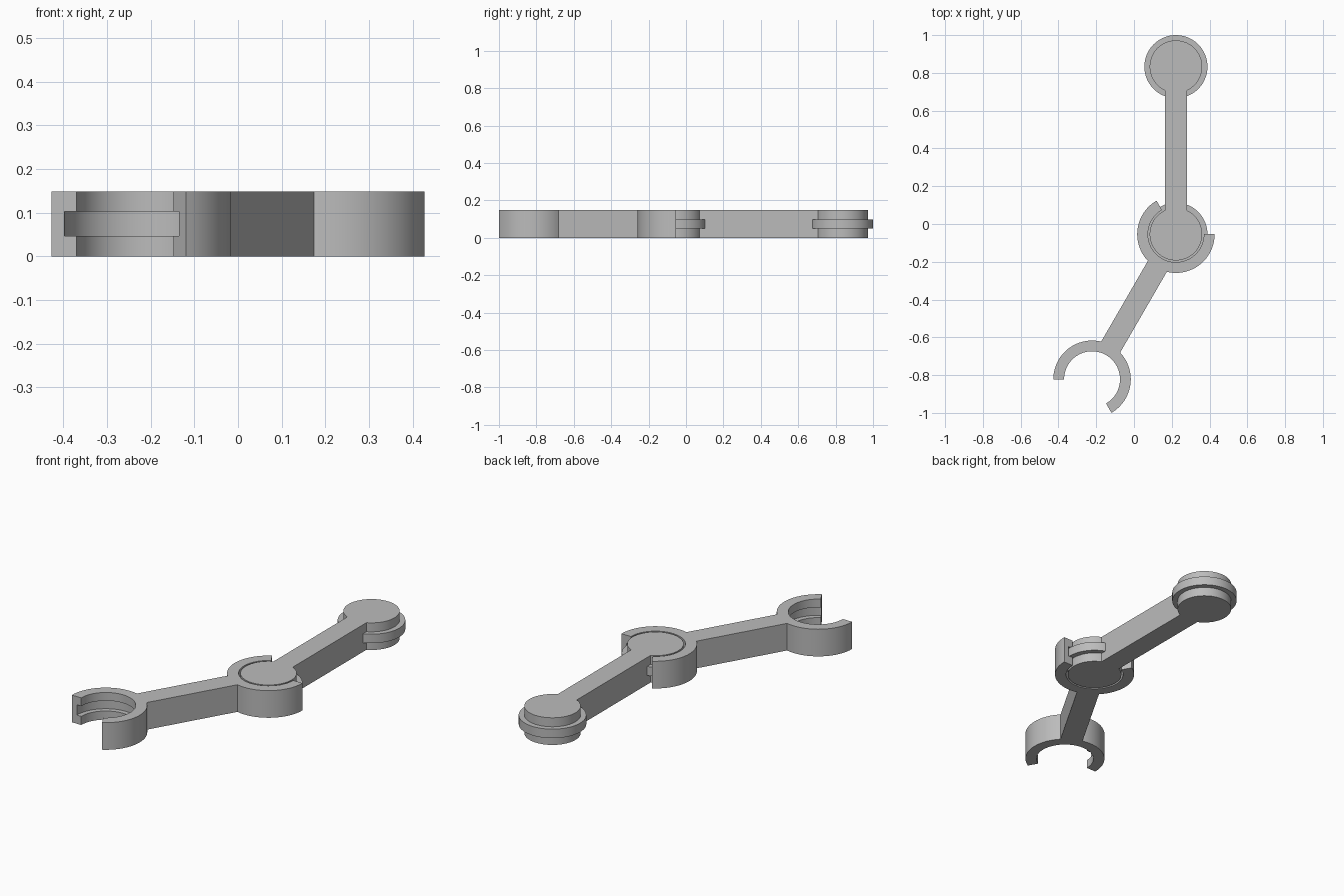
import bpy, bmesh
from math import sin, cos, asin, radians, degrees
from mathutils import Vector

if "Cube" in bpy.data.objects:
    bpy.data.objects.remove(bpy.data.objects["Cube"], do_unlink=True)

HEIGHT = 0.148
HALF_ARM = 0.058
DISC_R, FLANGE_R = 0.139, 0.167
RING_IN, GROOVE_R, RING_OUT = 0.148, 0.175, 0.205
END = Vector((0.222, 0.833))
JOINT = Vector((0.222, -0.054))
CLAW = Vector((-0.222, -0.822))

grey = bpy.data.materials.new("plain grey")
grey.use_nodes = True
colour = (0.5, 0.5, 0.5, 1)
grey.diffuse_color = colour
grey.node_tree.nodes["Principled BSDF"].inputs["Base Color"].default_value = colour


def arc(centre, r, start, stop):
    steps = max(2, round(abs(stop - start) / 4))
    angles = [radians(start + (stop - start) * i / steps) for i in range(steps + 1)]
    return [centre + r * Vector((cos(a), sin(a))) for a in angles]


def extrude(name, outline, low=0, high=HEIGHT):
    bm = bmesh.new()
    base = bm.faces.new([bm.verts.new((p.x, p.y, low)) for p in outline])
    top = bmesh.ops.extrude_face_region(bm, geom=[base], use_keep_orig=True)["geom"]
    bmesh.ops.translate(bm, vec=(0, 0, high - low),
                        verts=[v for v in top if isinstance(v, bmesh.types.BMVert)])
    bmesh.ops.recalc_face_normals(bm, faces=bm.faces)
    mesh = bpy.data.meshes.new(name)
    bm.to_mesh(mesh)
    bm.free()
    mesh.materials.append(grey)
    ob = bpy.data.objects.new(name, mesh)
    bpy.context.collection.objects.link(ob)
    return ob


def activate(ob):
    bpy.ops.object.select_all(action="DESELECT")
    ob.select_set(True)
    bpy.context.view_layer.objects.active = ob


# Straight link: a disc at each end joined by an arm
h = degrees(asin(HALF_ARM / DISC_R))
parts = [extrude("disc_link", arc(END, DISC_R, h - 90, 270 - h)
                 + arc(JOINT, DISC_R, 90 + h, 450 - h))]

# Flanges around the discs
for name, centre in (("end_flange", END), ("joint_flange", JOINT)):
    parts.append(extrude(name, arc(centre, FLANGE_R, 0, 360)[:-1], 0.05, 0.099))

# Angled link: an open ring at each end joined by an arm
k = degrees(asin(HALF_ARM / RING_OUT))
claw_link = extrude("claw_link", arc(JOINT, RING_OUT, 120, 240 - k)
                    + arc(CLAW, RING_OUT, 60 + k, 180)
                    + arc(CLAW, RING_IN, 180, -60)
                    + arc(CLAW, RING_OUT, -60, 60 - k)
                    + arc(JOINT, RING_OUT, 240 + k, 360)
                    + arc(JOINT, RING_IN, 360, 120))
parts.append(claw_link)

# Grooves inside the rings
for centre in (JOINT, CLAW):
    cutter = extrude("groove_cutter", arc(centre, GROOVE_R, 0, 360)[:-1], 0.047, 0.103)
    cutter.hide_render = True
    mod = claw_link.modifiers.new("groove", "BOOLEAN")
    mod.operation, mod.solver, mod.object = "DIFFERENCE", "EXACT", cutter
    activate(claw_link)
    bpy.ops.object.modifier_apply(modifier=mod.name)
    bpy.data.objects.remove(cutter, do_unlink=True)

for ob in parts:
    activate(ob)
    bpy.ops.object.shade_smooth_by_angle(angle=radians(30))
